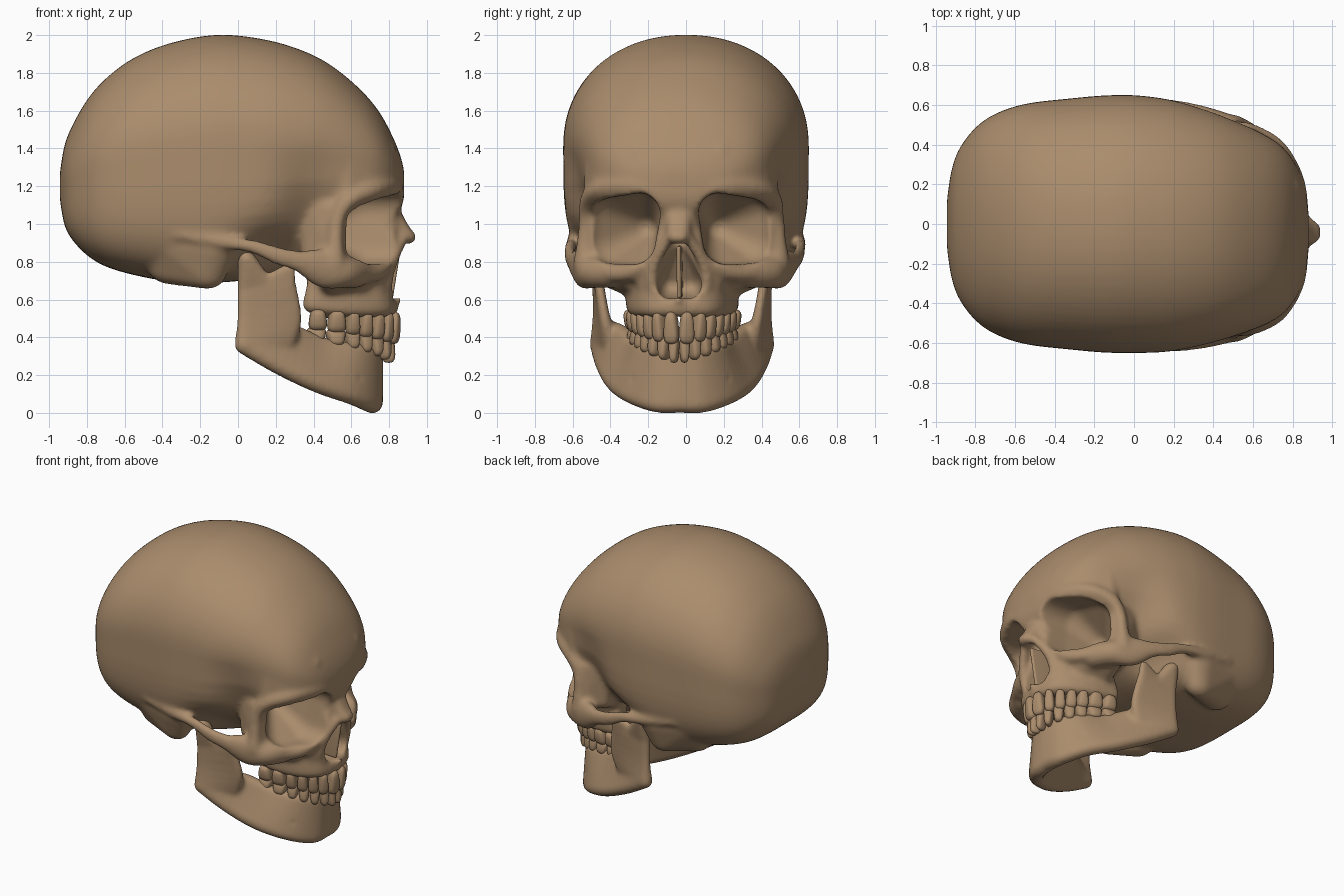
import bpy, bmesh, math
from mathutils import Vector

bone = bpy.data.materials.new("warm bone brown")
bone.diffuse_color = (0.405, 0.265, 0.152, 1)

# Unit sphere points shared by every rounded form
_s = bmesh.new()
bmesh.ops.create_icosphere(_s, subdivisions=3, radius=1)
SPHERE = [v.co.copy() for v in _s.verts]
_s.free()


def hull_points(bm, pts):
    vs = [bm.verts.new(p) for p in pts]
    bmesh.ops.convex_hull(bm, input=vs)
    loose = [v for v in vs if v.is_valid and not v.link_faces]
    bmesh.ops.delete(bm, geom=loose, context='VERTS')


def hull(bm, balls, side=1):
    """Convex skin round ellipsoids given as (x, y, z, r) or (x, y, z, rx, ry, rz)."""
    pts = []
    for b in balls:
        r = b[3:] if len(b) == 6 else (b[3],) * 3
        pts += [Vector((b[0] + p.x * r[0], side * (b[1] + p.y * r[1]), b[2] + p.z * r[2]))
                for p in SPHERE]
    hull_points(bm, pts)


def solid(bm, *balls):
    for side in (1, -1):
        hull(bm, balls, side)


def catmull(rows, n):
    out = []
    for i in range(len(rows) - 1):
        a, b, c, d = (rows[max(0, min(len(rows) - 1, i + k))] for k in (-1, 0, 1, 2))
        for j in range(n):
            t = j / n
            out.append([q + 0.5 * t * (r - p + t * (2*p - 5*q + 4*r - s + t * (3*(q - r) + s - p)))
                        for p, q, r, s in zip(a, b, c, d)])
    return out + [list(rows[-1])]


def chain(bm, sections, n=3):
    """Mirrored, curved chain of hulls; a section is one ellipsoid or a list of them."""
    rows = []
    for s in sections:
        s = s if isinstance(s, list) else [s]
        rows.append([c for b in s for c in (b if len(b) == 6 else b + (b[3],) * 2)])
    secs = [[tuple(r[i:i + 6]) for i in range(0, len(r), 6)] for r in catmull(rows, n)]
    for a, b in zip(secs, secs[1:]):
        solid(bm, *a, *b)


def make(name, bm, base=0.0, slope=0.045):
    """Turn a bmesh into an object; the face leans slightly to one side."""
    for v in bm.verts:
        v.co.y -= base + slope * max(0, v.co.x)
    bmesh.ops.recalc_face_normals(bm, faces=bm.faces[:])
    me = bpy.data.meshes.new(name)
    bm.to_mesh(me)
    bm.free()
    me.materials.append(bone)
    me.shade_smooth()
    ob = bpy.data.objects.new(name, me)
    bpy.context.collection.objects.link(ob)
    return ob


def fuse(ob, cutter, fine):
    """Melt the parts together, carve the openings, soften, and bake."""
    def remesh(size):
        m = ob.modifiers.new("melt", 'REMESH')
        m.mode = 'VOXEL'
        m.voxel_size = size
        m.use_smooth_shade = True
    remesh(fine * 1.15)
    cut = ob.modifiers.new("carve", 'BOOLEAN')
    cut.operation = 'DIFFERENCE'
    cut.object = cutter
    remesh(fine)
    sm = ob.modifiers.new("soften", 'SMOOTH')
    sm.factor = 0.5
    sm.iterations = 12
    cutter.hide_render = True
    bpy.context.view_layer.update()
    dg = bpy.context.evaluated_depsgraph_get()
    me = bpy.data.meshes.new_from_object(ob.evaluated_get(dg))
    ob.modifiers.clear()
    ob.data = me
    me.materials.clear()
    me.materials.append(bone)
    me.shade_smooth()
    bpy.data.objects.remove(cutter)


# ---- Cranium: rings along x (x, bottom, top, half width) ----
skull = bmesh.new()
stations = [(-.943, 1.13, 1.27, .12), (-.92, 1.0, 1.41, .27), (-.88, .92, 1.515, .38),
            (-.80, .835, 1.655, .485), (-.70, .775, 1.77, .555), (-.55, .73, 1.88, .605),
            (-.35, .695, 1.96, .63), (-.10, .69, 2.002, .65), (.15, .72, 1.975, .64),
            (.35, .78, 1.915, .60), (.50, .85, 1.835, .55), (.65, .92, 1.71, .485),
            (.75, .98, 1.59, .42), (.82, 1.05, 1.46, .33), (.86, 1.08, 1.36, .23),
            (.88, 1.14, 1.28, .10)]
N = 64
rings = []
for x, lo, hi, w in catmull(stations, 5):
    mid, ring = lo + (hi - lo) * .55, []
    for k in range(N):
        c, s = math.cos(2 * math.pi * k / N), math.sin(2 * math.pi * k / N)
        e, h = (2 / 2.12, hi - mid) if s > 0 else (2 / 3.8, mid - lo)
        y = math.copysign(abs(c) ** e, c) * w
        z = mid + math.copysign(abs(s) ** e, s) * h
        # hollow temples
        g1 = math.exp(-((x - .40) / .17) ** 2 - ((z - .98) / .26) ** 2)
        g2 = math.exp(-((x - .20) / .17) ** 2 - ((z - .82) / .14) ** 2)
        ring.append(skull.verts.new((x, y * (1 - .19 * g1 - .26 * g2), z)))
    rings.append(ring)
for a, b in zip(rings, rings[1:]):
    for k in range(N):
        skull.faces.new((a[k], a[(k + 1) % N], b[(k + 1) % N], b[k]))
skull.faces.new(rings[0])
skull.faces.new(rings[-1])

# Mastoid behind the ear, spreading back into the skull base
solid(skull, (-.13, .53, .88, .12, .08, .10), (-.16, .48, .74, .10, .08, .085),
      (-.36, .40, .78, .12, .10, .10), (-.36, .50, .90, .10, .07, .08))
# Cheekbone and zygomatic arch
chain(skull, [(.62, .36, .75, .09), (.56, .46, .745, .085), (.45, .53, .765, .09, .05, .105),
              (.33, .58, .80, .05, .035, .06), (.20, .605, .835, .04, .03, .05),
              (.08, .608, .88, .04, .03, .038), (-.08, .60, .905, .04, .035, .035),
              (-.32, .58, .945, .03)])
# Outer eye-socket post and the brow ridge
chain(skull, [(.51, .515, .79, .06), (.515, .51, .92, .044), (.53, .505, 1.04, .04),
              (.59, .485, 1.13, .05), (.72, .415, 1.185, .05), (.805, .26, 1.205, .055),
              (.825, .10, 1.17, .055), (.82, 0, 1.13, .05)])
# Forehead blending down into the brow
solid(skull, (.57, .48, 1.13, .04), (.59, .455, 1.38, .05), (.70, .405, 1.19, .05),
      (.69, .38, 1.38, .05))
solid(skull, (.70, .405, 1.19, .05), (.69, .38, 1.38, .05), (.80, .25, 1.21, .05),
      (.79, .22, 1.38, .05))
# Solid bone behind the eye socket
solid(skull, (.51, .495, .84, .035), (.53, .49, 1.08, .035), (.38, .42, .84, .045),
      (.38, .43, 1.10, .05), (.45, .20, .80, .10), (.50, .08, 1.0, .10), (.62, .30, .77, .05))
# Lower and inner rim of the eye socket
chain(skull, [(.53, .50, .80, .05), (.64, .40, .745, .05), (.74, .25, .75, .05),
              (.78, .14, .84, .05), (.80, .06, .98, .045), (.81, .05, 1.08, .045)])
# Upper jaw body
solid(skull, (.70, .10, .95, .08), (.70, .17, .75, .09), (.72, .11, .58, .085),
      (.45, .20, .57, .07), (.45, .20, .80, .10), (.70, 0, .75, .08))
solid(skull, (.64, .25, .72, .08), (.50, .40, .74, .07), (.48, .24, .66, .06))
# Tooth-bearing ridge and nasal spine
chain(skull, [[(.80, 0, .555, .05), (.755, 0, .68, .04)],
              [(.77, .13, .555, .05), (.745, .14, .68, .05)],
              [(.68, .20, .555, .05), (.66, .205, .70, .05)],
              [(.55, .24, .56, .05), (.55, .245, .70, .05)],
              [(.39, .25, .575, .05), (.42, .24, .70, .05)]])
solid(skull, (.81, 0, .59, .03), (.855, 0, .60, .02))
# Nasal bones and margins of the nose opening
chain(skull, [(.81, .02, 1.06, .05), (.87, .02, .96, .045), (.908, .018, .93, .037)])
chain(skull, [(.87, .055, .92, .03), (.82, .125, .80, .03), (.79, .145, .68, .03), (.80, .07, .59, .03)])

# Cutters for eye sockets and nose opening
holes = bmesh.new()
socket = [(.66, .205, 1.055, .10, .105, .11), (.64, .355, 1.02, .12, .125, .12),
          (.64, .365, .915, .12, .125, .125), (.68, .245, .905, .11, .12, .12)]
solid(holes, *socket, *[(1.1,) + b[1:] for b in socket], (.47, .20, .98, .07))
hull(holes, [(.86, 0, .86, .12, .045, .04), (.80, .058, .68, .16, .06, .075),
             (.80, -.058, .68, .16, .06, .075)])
fuse(make("skull", skull), make("opening_cutter", holes), .013)

# Thin wall inside the nose
septum = bmesh.new()
hull(septum, [(.81, 0, .62, .012), (.60, 0, .62, .012), (.85, 0, .87, .012), (.60, 0, .88, .012)])
make("nasal_septum", septum)

# ---- Mandible: each section pairs a lower and an upper edge ----
jaw = bmesh.new()
chain(jaw, [[(.715, 0, .053, .053), (.725, 0, .30, .045)],
            [(.70, .12, .052, .052), (.705, .10, .31, .045)],
            [(.60, .25, .093, .05), (.62, .19, .325, .045)],
            [(.42, .345, .155, .05), (.45, .25, .355, .045)],
            [(.22, .405, .25, .05), (.30, .315, .415, .05)],
            [(.03, .445, .36, .05, .045, .05), (.16, .41, .45, .05, .04, .05)]], 4)
# Ramus plate
chain(jaw, [[(.03, .445, .36, .05, .045, .05), (.26, .375, .38, .05)],
            [(.035, .445, .50, .04, .03, .05), (.30, .405, .50, .04, .03, .04)],
            [(.038, .445, .66, .04, .03, .04), (.275, .435, .68, .035, .025, .04)]])
# Condyle and coronoid
chain(jaw, [[(.038, .445, .66, .04, .03, .04), (.14, .445, .69, .04, .025, .04)],
            [(.042, .455, .82, .045, .055, .04), (.055, .455, .81, .045, .055, .04)]], 1)
chain(jaw, [[(.15, .44, .69, .04, .025, .04), (.275, .435, .66, .035, .025, .04)],
            [(.265, .45, .765, .03, .022, .03), (.275, .45, .765, .03, .022, .03)]], 1)
# Chin boss
solid(jaw, (.70, 0, .11, .065), (.67, .14, .10, .06))
pits = bmesh.new()
solid(pits, (.66, .272, .185, .028))
fuse(make("mandible", jaw, .02, .015), make("pit_cutter", pits, .02, .015), .011)


# ---- Teeth: rounded blocks spaced along an arch ----
def teeth(name, x0, a, b, widths, root, tip):
    """root and tip are (front z, back z)."""
    bm = bmesh.new()
    steps = [Vector((x0 + a * math.cos(i * math.pi / 600), b * math.sin(i * math.pi / 600), 0))
             for i in range(301)]
    run = 0
    for i, w in enumerate(widths):
        goal, length, j = run + w / 2, 0, 0
        while length < goal and j < 299:
            length += (steps[j + 1] - steps[j]).length
            j += 1
        run += w
        along = (steps[j + 1] - steps[max(0, j - 1)]).normalized()
        out = Vector((-along.y, along.x, 0))
        t = i / (len(widths) - 1)
        zr = root[0] + (root[1] - root[0]) * t
        zt = tip[0] + (tip[1] - tip[0]) * t
        depth = .034 + .02 * t
        for side in (1, -1):
            pts = []
            for p in SPHERE:
                q = [math.copysign(abs(c) ** .65, c) for c in p]
                taper = .86 + .14 * q[2]
                v = steps[j] + along * q[0] * w * .54 * taper + out * q[1] * depth * (1 - .15 * q[2])
                pts.append((v.x, v.y * side, (zr + zt) / 2 + q[2] * (zt - zr) / 2))
            hull_points(bm, pts)
    make(name, bm)


teeth("upper_teeth", .335, .495, .26, (.082, .067, .071, .072, .076, .10, .10),
      (.535, .55), (.365, .435))
teeth("lower_teeth", .335, .465, .243, (.055, .06, .068, .073, .077, .103, .105),
      (.265, .37), (.415, .455))
